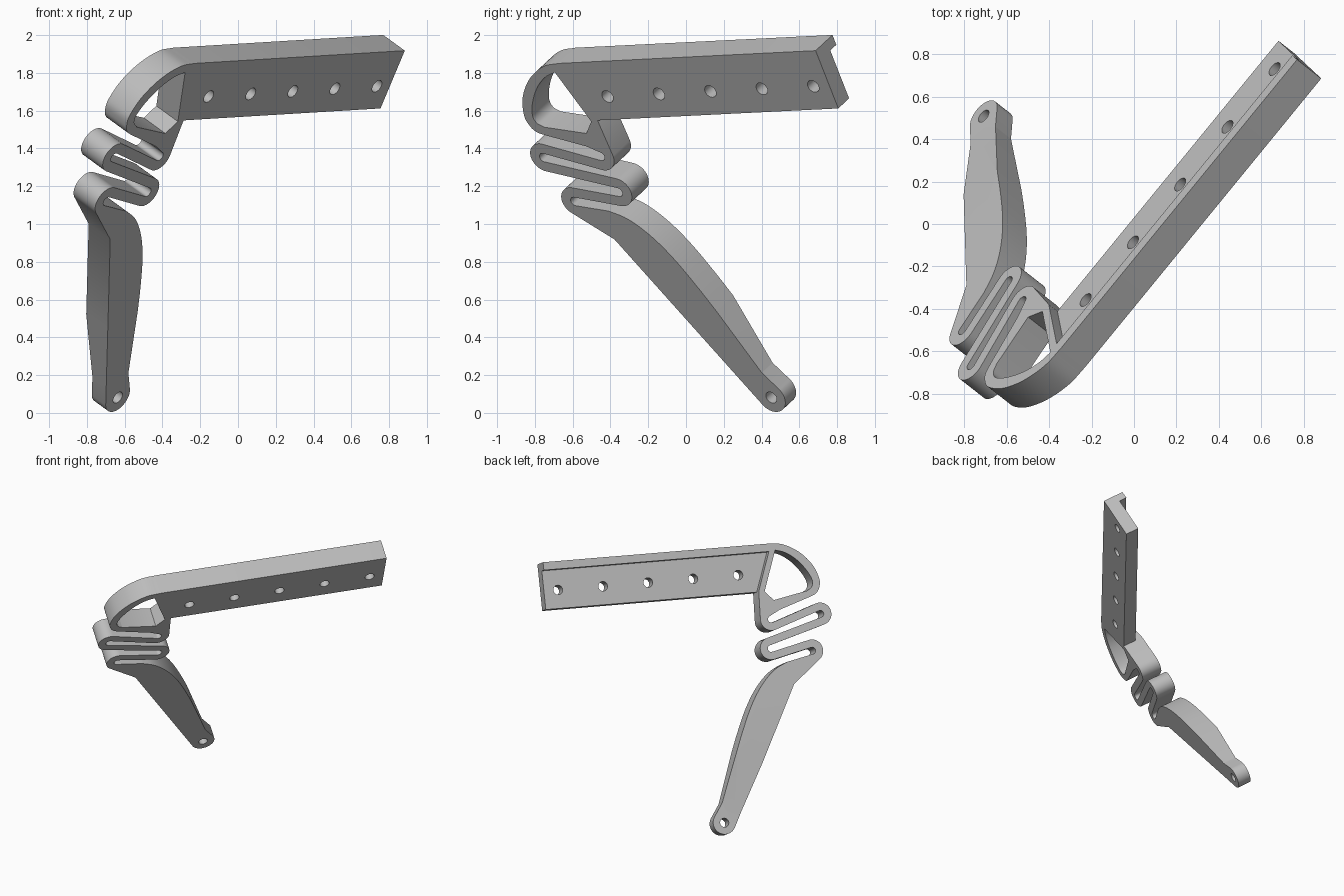
import bpy, bmesh
from math import cos, sin, radians
from mathutils import Vector, Matrix

cube = bpy.data.objects.get("Cube")
if cube:
    bpy.data.objects.remove(cube, do_unlink=True)

# Plane of the bracket: U runs along the bar, V up its face, N out of its front
U = Vector((0.6326, 0.7735, 0.0384)).normalized()
N = Vector((0.6836, -0.5345, -0.4973))
N = (N - U * N.dot(U)).normalized()
V = N.cross(U)
FRONT = -0.7166
FULL, THIN = 0.167, 0.107
FRAME = Matrix((U, V, N)).transposed().to_4x4()

grey = bpy.data.materials.new("plain grey")
grey.use_nodes = True
grey.diffuse_color = (0.5, 0.5, 0.5, 1)
grey.node_tree.nodes["Principled BSDF"].inputs["Base Color"].default_value = (0.5, 0.5, 0.5, 1)


def arc(centre, r, start, end, steps=18):
    angles = [radians(start + (end - start) * i / steps) for i in range(steps + 1)]
    return [(centre[0] + r * cos(t), centre[1] + r * sin(t)) for t in angles]


def circle(centre, r):
    return arc(centre, r, 0, 360, 32)[:-1]


def flow(points, steps=6):
    """Smooth curve through the points."""
    p = [Vector(q) for q in points]
    p = [2 * p[0] - p[1]] + p + [2 * p[-1] - p[-2]]
    out = []
    for a, b, c, d in zip(p, p[1:], p[2:], p[3:]):
        for i in range(steps):
            t = i / steps
            out.append(0.5 * (2 * b + (c - a) * t + (2 * a - 5 * b + 4 * c - d) * t ** 2
                              + (3 * b - a - 3 * c + d) * t ** 3))
    return [tuple(q) for q in out] + [tuple(points[-1])]


def slab(name, loops, depth, edit=None):
    """Extrude an outline with holes backwards from the front face."""
    curve = bpy.data.curves.new(name + "_profile", "CURVE")
    curve.dimensions = "2D"
    curve.fill_mode = "BOTH"
    curve.extrude = depth / 2
    for loop in loops:
        spline = curve.splines.new("POLY")
        spline.points.add(len(loop) - 1)
        for point, (a, b) in zip(spline.points, loop):
            point.co = (a, b, 0, 1)
        spline.use_cyclic_u = True
    helper = bpy.data.objects.new(name + "_helper", curve)
    bpy.context.collection.objects.link(helper)
    bpy.context.view_layer.update()
    mesh = bpy.data.meshes.new_from_object(helper.evaluated_get(bpy.context.evaluated_depsgraph_get()))
    bpy.data.objects.remove(helper, do_unlink=True)

    bm = bmesh.new()
    bm.from_mesh(mesh)
    bmesh.ops.remove_doubles(bm, verts=bm.verts, dist=0.0002)
    bmesh.ops.translate(bm, verts=bm.verts, vec=(0, 0, FRONT - depth / 2))
    if edit:
        edit(bm)
    bmesh.ops.recalc_face_normals(bm, faces=bm.faces)
    bmesh.ops.transform(bm, matrix=FRAME, verts=bm.verts)
    bm.to_mesh(mesh)
    bm.free()
    mesh.name = name
    mesh.materials.clear()
    mesh.materials.append(grey)
    obj = bpy.data.objects.new(name, mesh)
    bpy.context.collection.objects.link(obj)
    bpy.ops.object.select_all(action="DESELECT")
    obj.select_set(True)
    bpy.context.view_layer.objects.active = obj
    bpy.ops.object.shade_smooth_by_angle(angle=radians(25))
    return obj


def thin_the_foot(bm):
    """Taper the back of the leg towards the foot."""
    along = Vector((0.497, -0.868, 0))
    start, end = -0.287, 0.117
    for s in (start, end):
        bmesh.ops.bisect_plane(bm, geom=bm.verts[:] + bm.edges[:] + bm.faces[:],
                               plane_co=along * s, plane_no=along)
    for v in bm.verts:
        if v.co.z < FRONT - FULL / 2:
            t = (v.co.dot(along) - start) / (end - start)
            v.co.z += (FULL - THIN) * min(max(t, 0), 1)


# Bar limits and spring bend centres
END, TOP, LIP = 1.163, 1.75, 1.69
CORNER, POCKET = (-0.485, 1.397), (-0.595, LIP)
R1, R2 = (-0.56, 1.18), (-0.535, 0.96)
L1, L2 = (-0.945, 1.19), (-0.852, 0.918)
OUT, IN = 0.085, 0.026
FOOT = (-0.05, -0.315)

# Lip, hook, folded spring and leg as one outline
hook_outer = flow([(-0.596, TOP), (-0.71, 1.735), (-0.833, 1.665), (-0.925, 1.56), (-0.965, 1.45),
                   (-0.955, 1.385), (-0.925, 1.345), (-0.87, 1.322)])
leg_top = flow([(-0.19, 0.217), (-0.25, 0.36), (-0.325, 0.52), (-0.40, 0.645),
                (-0.48, 0.742), (-0.56, 0.808), (-0.65, 0.85)])
outline = [(END, LIP), (END, TOP)] + hook_outer + [(-0.63, 1.245)]
outline += arc(R1, IN, 74, -106) + arc(L1, OUT, 74, 254)
outline += arc(R2, IN, 74, -106) + arc(L2, OUT, 74, 234)
outline += [(-0.685, 0.678)] + arc(FOOT, 0.088, 210, 390) + [(-0.048, -0.165)] + leg_top
outline += arc(L2, IN, 254, 74) + arc(R2, OUT, -106, 74)
outline += arc(L1, IN, 254, 74) + arc(R1, OUT, -106, 0) + [CORNER, POCKET]

hook_hole = flow([(-0.645, 1.697), (-0.72, 1.672), (-0.80, 1.615), (-0.87, 1.53),
                  (-0.908, 1.45), (-0.90, 1.40), (-0.86, 1.372)]) + [(-0.595, 1.322), (-0.53, 1.392)]
slab("spring_leg", [outline, hook_hole, circle(FOOT, 0.034)], FULL, thin_the_foot)

# Thinner bar plate with a row of bolt holes
plate = [CORNER, (END, 1.397), (END, LIP), POCKET]
bolts = [circle((-0.355 + 0.352 * i, 1.537), 0.036) for i in range(5)]
slab("bar_plate", [plate] + bolts, THIN)
